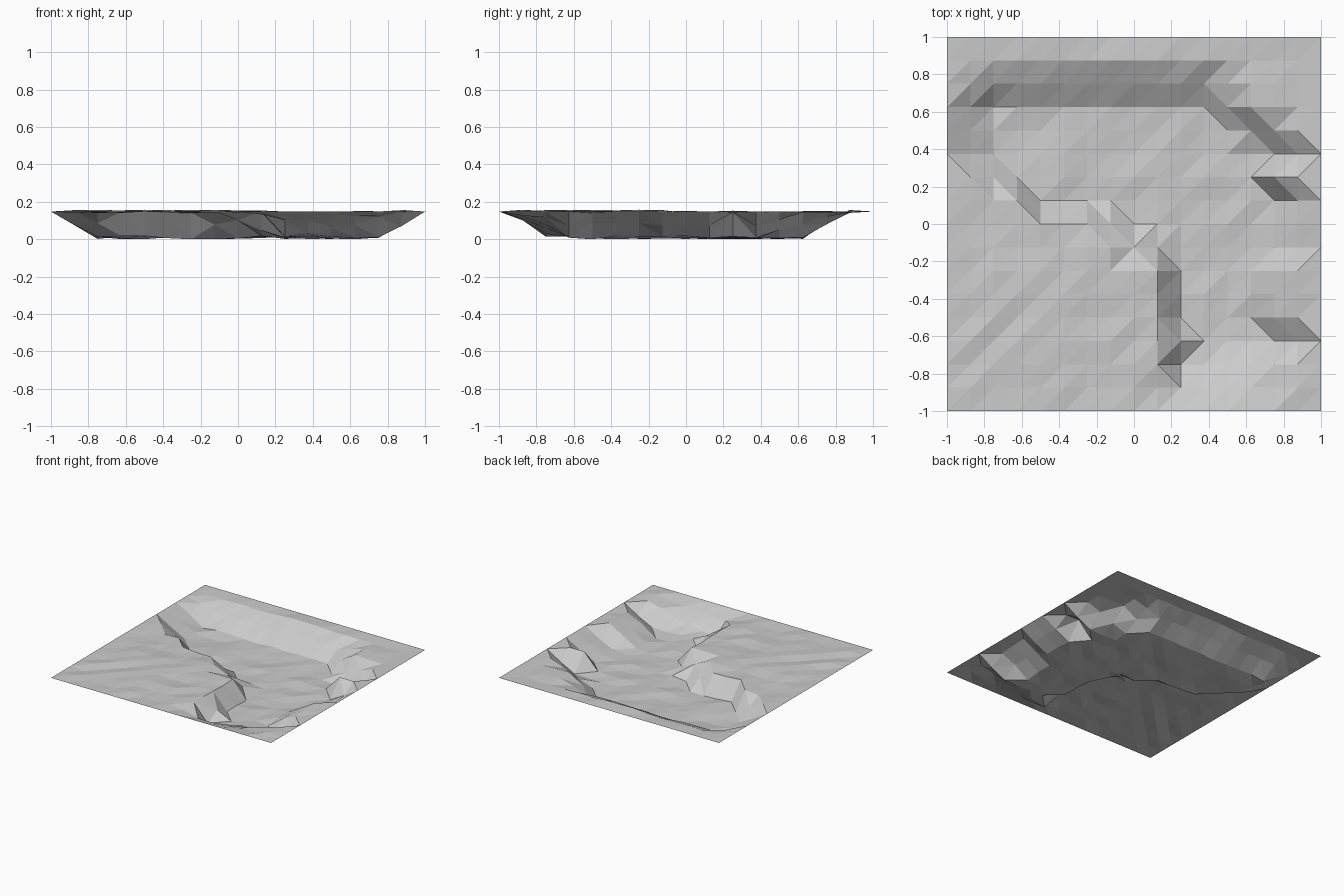
import bpy
import bmesh
import random

cube = bpy.data.objects.get("Cube")
if cube:
    bpy.data.objects.remove(cube, do_unlink=True)

random.seed(4)
CELLS = 16
STEP = 2 / CELLS
RIM = 0.15
DEPTH = 0.14

# Cross-sections from back to front, in grid columns:
# west rim, west floor edge, east floor edge, east rim, share of full depth
SECTIONS = [
    None,
    None,
    (0, 2, 11, 13, 0.45),
    (0, 2, 11, 13, 1),
    (0, 2, 12, 15, 1),
    (0, 2, 14, 16, 1),
    (1, 3, 13, 14, 1),
    (3, 4, 14, 16, 1),
    (6, 8, 14, 16, 1),
    (7, 10, 14, 16, 1),
    (9, 10, 13, 15, 1),
    (9, 10, 13, 15, 1),
    (9, 10, 13, 15, 1),
    (9, 11, 14, 16, 1),
    (9, 10, 11, 15, 0.9),
    (8, 10, 12, 15, 0.33),
    None,
]


def sink(section, col):
    """Share of the basin depth reached at a column."""
    if section is None:
        return 0
    west_rim, west_floor, east_floor, east_rim, share = section
    west = (col - west_rim) / (west_floor - west_rim)
    east = (east_rim - col) / (east_rim - east_floor)
    return share * max(0, min(1, west, east))


# Terrain sheet: level border, sunken basin, slightly uneven ground
bm = bmesh.new()
grid = []
for row, section in enumerate(SECTIONS):
    line = []
    for col in range(CELLS + 1):
        z = RIM - DEPTH * sink(section, col)
        if 0 < row < CELLS and 0 < col < CELLS:
            z += random.uniform(-0.008, 0.01)
        line.append(bm.verts.new((col * STEP - 1, 1 - row * STEP, z)))
    grid.append(line)

# Triangles: slant each cell one way unless the other follows the basin edge
for row in range(CELLS):
    for col in range(CELLS):
        nw, ne = grid[row][col], grid[row][col + 1]
        sw, se = grid[row + 1][col], grid[row + 1][col + 1]
        if abs(nw.co.z - se.co.z) < abs(ne.co.z - sw.co.z) - 0.05:
            bm.faces.new((nw, sw, se))
            bm.faces.new((nw, se, ne))
        else:
            bm.faces.new((nw, sw, ne))
            bm.faces.new((ne, sw, se))

lowest = min(v.co.z for v in bm.verts)
for v in bm.verts:
    v.co.z -= lowest

mesh = bpy.data.meshes.new("terrain")
bm.to_mesh(mesh)
bm.free()
terrain = bpy.data.objects.new("terrain", mesh)
bpy.context.collection.objects.link(terrain)

# Plain grey ground
grey = bpy.data.materials.new("light_grey")
grey.use_nodes = True
colour = (0.6, 0.6, 0.6, 1)
grey.diffuse_color = colour
grey.node_tree.nodes["Principled BSDF"].inputs["Base Color"].default_value = colour
mesh.materials.append(grey)
